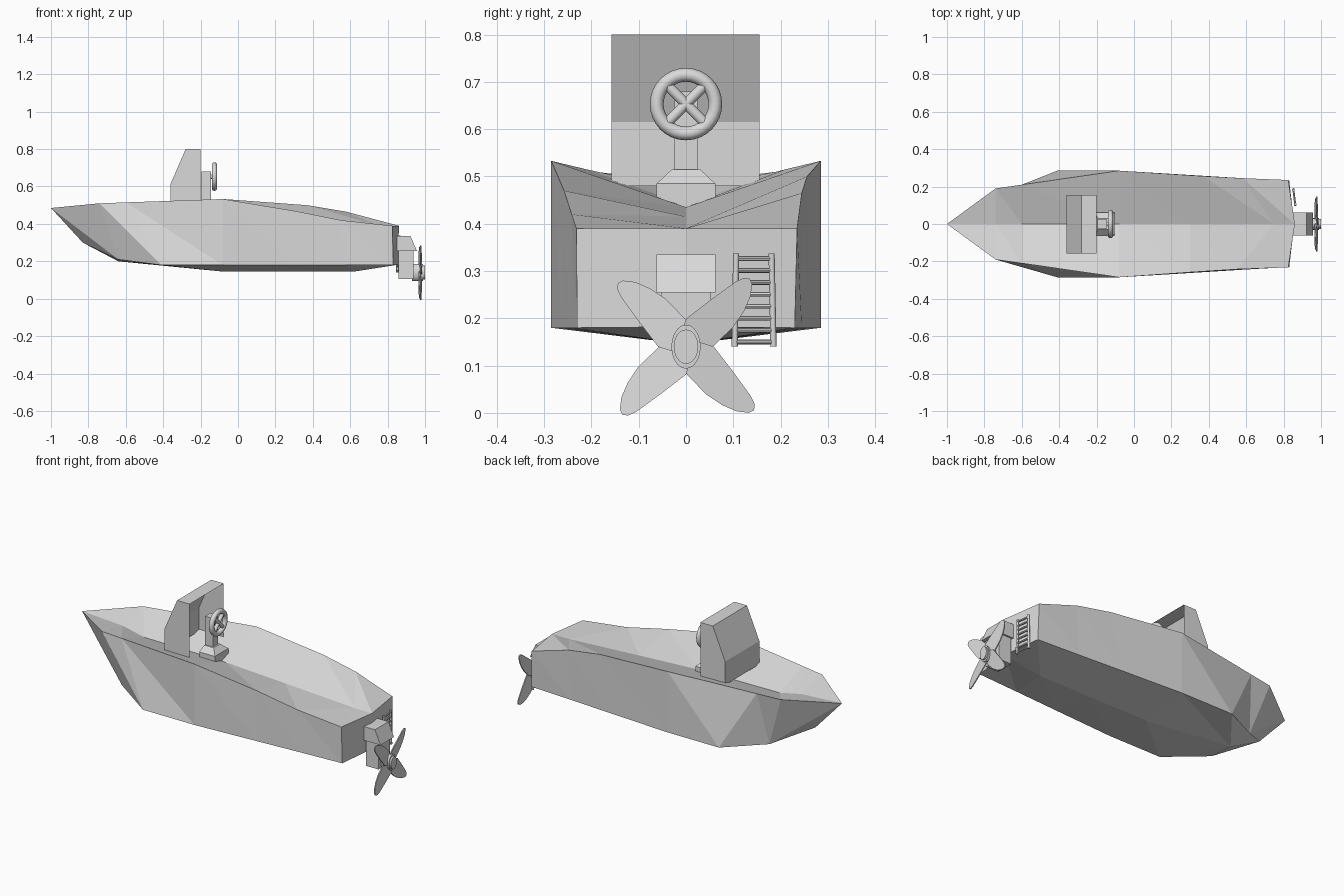
import bpy, bmesh, math
from mathutils import Vector

if "Cube" in bpy.data.objects:
    bpy.data.objects.remove(bpy.data.objects["Cube"])

grey = bpy.data.materials.new("light_grey")
grey.diffuse_color = (0.7, 0.7, 0.7, 1)
grey.use_nodes = True
grey.node_tree.nodes["Principled BSDF"].inputs["Base Color"].default_value = grey.diffuse_color


def make(name, verts, faces, closed=True):
    me = bpy.data.meshes.new(name)
    me.from_pydata(verts, [], faces)
    bm = bmesh.new()
    bm.from_mesh(me)
    if closed:
        bmesh.ops.remove_doubles(bm, verts=bm.verts, dist=1e-5)
    bmesh.ops.recalc_face_normals(bm, faces=bm.faces)
    bm.to_mesh(me)
    bm.free()
    me.materials.append(grey)
    ob = bpy.data.objects.new(name, me)
    bpy.context.collection.objects.link(ob)
    return ob


def prism(name, profile, y0, y1, skip=()):
    """Extrude an xz profile along y, optionally leaving some edge faces open."""
    n = len(profile)
    verts = [(x, y, z) for y in (y0, y1) for x, z in profile]
    faces = [tuple(range(n)), tuple(range(n, 2 * n))]
    faces += [(i, (i + 1) % n, n + (i + 1) % n, n + i) for i in range(n) if i not in skip]
    return make(name, verts, faces)


def smooth(ob, angle=40):
    bpy.ops.object.select_all(action='DESELECT')
    ob.select_set(True)
    bpy.context.view_layer.objects.active = ob
    bpy.ops.object.shade_smooth_by_angle(angle=math.radians(angle))


def rod(name, a, b, r, sides=12, scale=(1, 1, 1)):
    a, b = Vector(a), Vector(b)
    bpy.ops.mesh.primitive_cylinder_add(vertices=sides, radius=r, depth=(b - a).length,
                                        location=(a + b) / 2)
    ob = bpy.context.object
    ob.name = name
    ob.rotation_euler = (b - a).to_track_quat('Z', 'Y').to_euler()
    ob.scale = scale
    ob.data.materials.append(grey)
    smooth(ob)
    return ob


# hull: bow tip followed by stations of keel, chine, sheer and deck centre
keel = [(-.83, 0, .30), (-.64, 0, .20), (-.08, 0, .145), (.30, 0, .145), (.62, 0, .145), (.857, 0, .182)]
chine = [(-.64, .15, .21), (-.41, .285, .18), (-.08, .285, .18), (.30, .262, .18), (.57, .245, .18), (.83, .23, .18)]
sheer_r = [(-.74, .19, .51), (-.60, .21, .515), (-.08, .285, .533), (.37, .256, .50), (.58, .245, .465), (.825, .235, .39)]
sheer_l = sheer_r[:3] + [(.30, .258, .47), (.55, .242, .42), (.825, .232, .39)]
deck = [(-.74, 0, .47), (-.60, 0, .44), (-.08, 0, .435), (.30, 0, .415), (.75, 0, .39), (.86, 0, .39)]


def flip(row):
    return [(x, -y, z) for x, y, z in row]


rows = [keel, chine, sheer_r, deck, flip(sheer_l), flip(chine)]
n = len(keel)
verts = [p for row in rows for p in row] + [(-1, 0, .485)]
tip = len(verts) - 1
faces = []
for r in range(6):
    a, b = r * n, (r + 1) % 6 * n
    faces.append((tip, a, b))
    for i in range(n - 1):
        faces += [(a + i, a + i + 1, b + i + 1), (a + i, b + i + 1, b + i)]
last = [r * n + n - 1 for r in range(6)]
faces += [(last[0], last[1], last[2], last[3]), (last[0], last[3], last[4], last[5])]
make("hull", verts, faces)

# windscreen console: thin shell, open at the back and underneath
prism("windscreen", [(-.36, .48), (-.36, .615), (-.28, .80), (-.20, .80), (-.20, .48)],
      -.158, .155, skip=(3, 4))

# helm: foot, post and steering wheel
foot = [(x, y, z) for z, x0, x1, w in ((.435, -.205, -.105, .062), (.485, -.205, -.105, .062),
                                       (.515, -.195, -.135, .03))
        for x, y in ((x0, -w), (x1, -w), (x1, w), (x0, w))]
make("helm_foot", foot, [(0, 1, 2, 3), (8, 9, 10, 11)] +
     [(k + i, k + (i + 1) % 4, k + 4 + (i + 1) % 4, k + 4 + i) for k in (0, 4) for i in range(4)])
prism("helm_post", [(-.195, .51), (-.145, .51), (-.145, .68), (-.195, .68)], -.024, .024)
wx, wz = -.126, .653
bpy.ops.mesh.primitive_torus_add(location=(wx, 0, wz), rotation=(0, math.pi / 2, 0),
                                 major_radius=.062, minor_radius=.0145,
                                 major_segments=32, minor_segments=10)
rim = bpy.context.object
rim.name = "steering_wheel_rim"
rim.data.materials.append(grey)
smooth(rim)
for s in (1, -1):
    d = .042
    rod("steering_wheel_spoke", (wx, -d, wz - s * d), (wx, d, wz + s * d), .011)
rod("steering_shaft", (-.15, 0, wz), (wx, 0, wz), .012)

# outboard motor
prism("motor_cowl", [(.85, .255), (.957, .255), (.922, .335), (.85, .335)], -.062, .062)
prism("motor_leg", [(.857, .105), (.937, .105), (.937, .256), (.857, .256)], -.052, .052)

# propeller: oval hub with a raised ring and four leaf blades
pz = .14
rod("propeller_shaft", (.93, 0, pz), (.99, 0, pz), .031, 20, (1, 1.5, 1))
rod("propeller_cap", (.985, 0, pz), (1.0, 0, pz), .026, 20, (1, 1.4, 1))
leaf = [(.0, .02), (.042, .041), (.11, .031), (.172, .02), (.19, .013), (.197, .003),
        (.193, -.008), (.172, -.024), (.14, -.036), (.10, -.043), (.042, -.041), (.0, -.02)]
for k in range(4):
    t = math.radians(46 + 90 * k)
    c, s = math.cos(t), math.sin(t)
    m = len(leaf)
    pts = [(.975 + dx + v * .15, u * c - v * s, pz + u * s + v * c)
           for dx in (-.003, .003) for u, v in leaf]
    make("propeller_blade", pts, [tuple(range(m)), tuple(range(m, 2 * m))] +
         [(i, (i + 1) % m, m + (i + 1) % m, m + i) for i in range(m)])

# boarding ladder on the transom
low = [Vector((.862, .103, .14)), Vector((.852, .185, .14))]
top = [Vector((.862, .106, .337)), Vector((.852, .181, .337))]
for a, b in zip(low, top):
    rod("ladder_rail", a, b, .0065)
for i in range(8):
    f = .05 + i * .128
    rod("ladder_rung", low[0].lerp(top[0], f), low[1].lerp(top[1], f), .005, 8)
